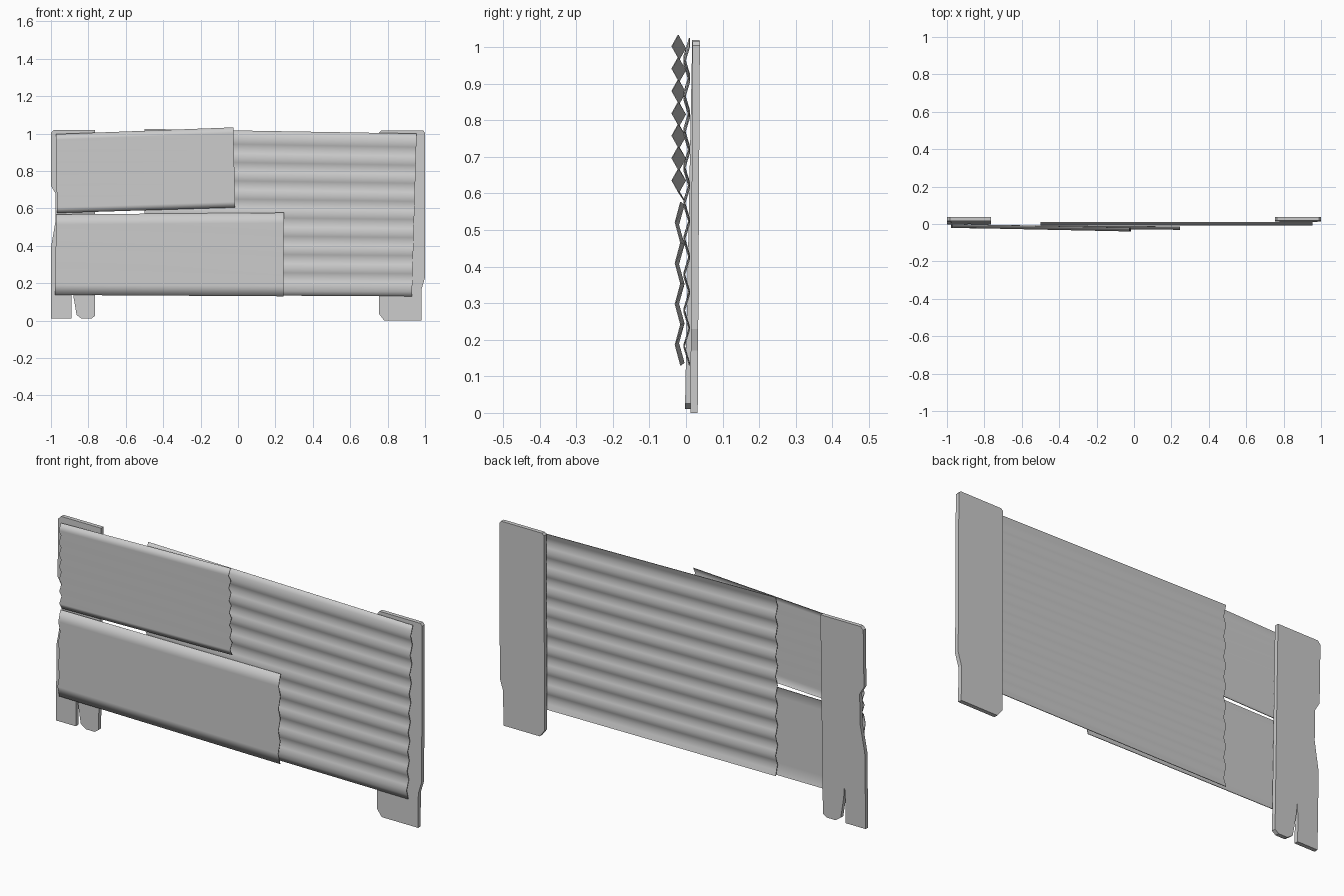
import bpy, bmesh, math
from mathutils import Vector

if "Cube" in bpy.data.objects:
    bpy.data.objects.remove(bpy.data.objects["Cube"])


def finish(name, bm, smooth):
    bmesh.ops.recalc_face_normals(bm, faces=bm.faces[:])
    me = bpy.data.meshes.new(name)
    bm.to_mesh(me)
    bm.free()
    ob = bpy.data.objects.new(name, me)
    bpy.context.collection.objects.link(ob)
    if smooth:
        me.shade_smooth()
        me.set_sharp_from_angle(angle=math.radians(75))
    return ob


def post(name, profile, y_bottom, y_top, thick):
    """Extruded outline leaning backwards from y_bottom to y_top (front face)."""
    bm = bmesh.new()
    lean = lambda z: y_bottom + (y_top - y_bottom) * z / 1.02
    face = bm.faces.new([bm.verts.new((x, lean(z), z)) for x, z in profile])
    ext = bmesh.ops.extrude_face_region(bm, geom=[face])
    moved = [g for g in ext["geom"] if isinstance(g, bmesh.types.BMVert)]
    bmesh.ops.translate(bm, verts=moved, vec=(0, thick, 0))
    return finish(name, bm, False)


def sheet(name, tl, tr, br, bl, y_left, y_right, depth, waves, steps, thick=0.003):
    """Corrugated panel between four (x, z) corners; y is the mid plane at each end."""
    bm = bmesh.new()
    rows = waves * steps
    layers = []
    for off in (-thick / 2, thick / 2):
        grid = []
        for i in range(rows + 1):
            t = i / rows
            w = depth / 2 * math.cos(2 * math.pi * i / steps) + off
            l, r = Vector(tl).lerp(Vector(bl), t), Vector(tr).lerp(Vector(br), t)
            grid.append((bm.verts.new((l.x, y_left + w, l.y)),
                         bm.verts.new((r.x, y_right + w, r.y))))
        for a, b in zip(grid, grid[1:]):
            bm.faces.new((a[0], a[1], b[1], b[0]))
        layers.append(grid)
    # close the rim between front and back skins
    loop = lambda g: [v[0] for v in g] + [v[1] for v in reversed(g)]
    f, k = loop(layers[0]), loop(layers[1])
    for i in range(len(f)):
        j = (i + 1) % len(f)
        bm.faces.new((f[i], f[j], k[j], k[i]))
    return finish(name, bm, True)


# posts: left one has a chipped side and a split foot
post("left_post", [
    (-1, 1.005), (-0.985, 1.02), (-0.765, 1.02), (-0.765, 0.025), (-0.785, 0.01),
    (-0.835, 0.01), (-0.863, 0.03), (-0.88, 0.13), (-0.886, 0.2), (-0.89, 0.12),
    (-0.89, 0.01), (-1, 0.01), (-1, 0.39), (-0.976, 0.53), (-0.976, 0.68),
    (-1, 0.72)], -0.003, 0.017, 0.02)
post("right_post", [
    (0.755, 1.005), (0.765, 1.016), (0.99, 1.016), (1, 1.005), (1, 0.23),
    (0.982, 0.17), (0.982, 0), (0.782, 0), (0.755, 0.035)], 0.012, 0.018, 0.02)

# corrugated sheets
sheet("back_sheet", (-0.5, 1.025), (0.955, 1.0), (0.93, 0.13), (-0.5, 0.137),
      0.002, 0.002, 0.015, 9, 4)
sheet("upper_front_sheet", (-0.972, 0.997), (-0.025, 1.033), (-0.015, 0.605),
      (-0.968, 0.575), -0.010, -0.030, 0.017, 7, 2)
sheet("lower_front_sheet", (-0.972, 0.568), (0.245, 0.577), (0.242, 0.13),
      (-0.978, 0.137), -0.013, -0.022, 0.015, 4, 2)
